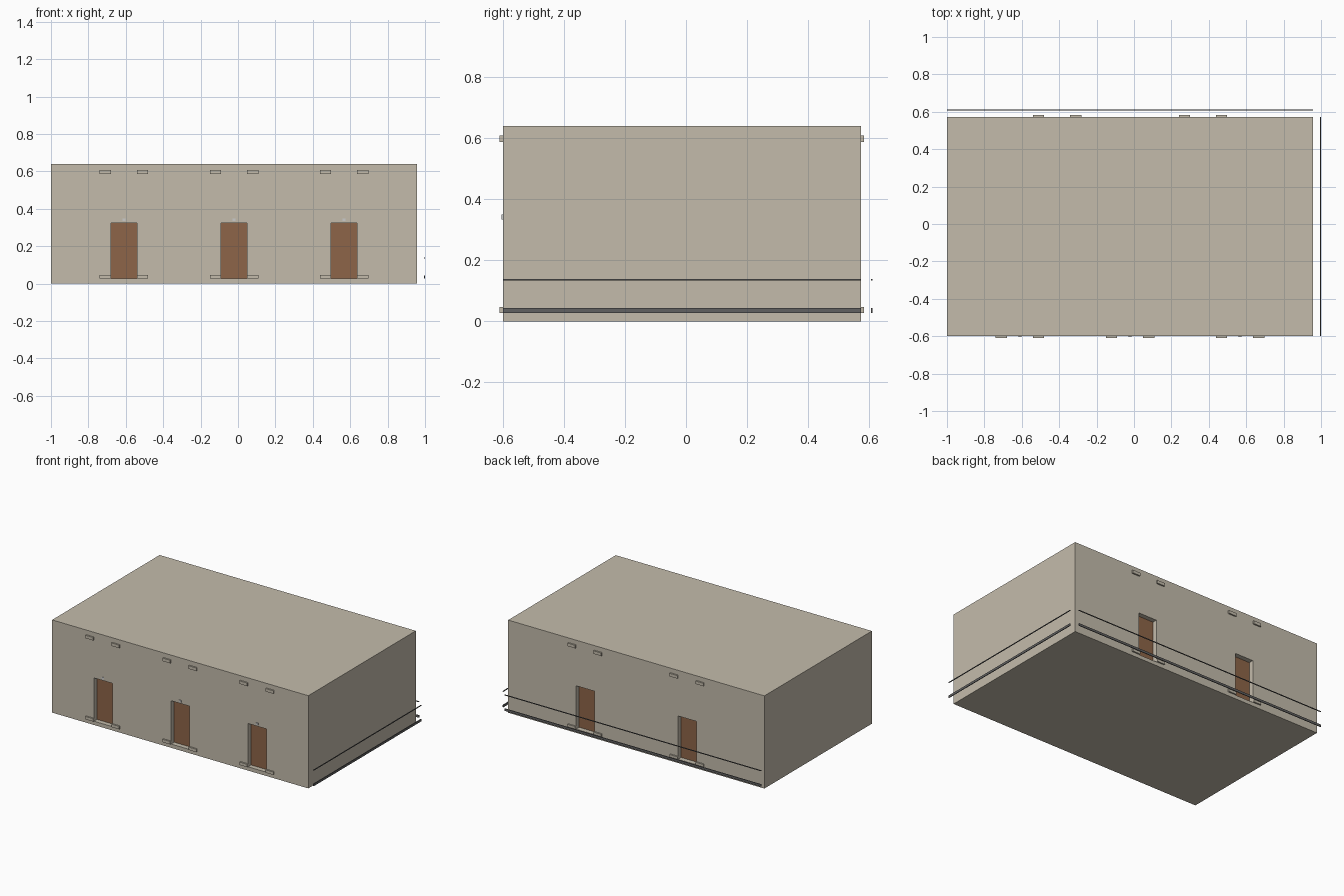
import bpy

if "Cube" in bpy.data.objects:
    bpy.data.objects.remove(bpy.data.objects["Cube"])

FRONT, BACK, LEFT, RIGHT, TOP = -0.60, 0.573, -1.0, 0.957, 0.64
DEPTH, OUT = 0.037, 0.01          # door recess, projection of the blocks
DOOR_Z = (0.026, 0.325)


def material(name, color):
    m = bpy.data.materials.new(name)
    m.diffuse_color = (*color, 1)
    m.use_nodes = True
    m.node_tree.nodes["Principled BSDF"].inputs["Base Color"].default_value = m.diffuse_color
    return m


stone = material("stone", (0.55, 0.50, 0.41))
wood = material("wood", (0.27, 0.13, 0.065))
metal = material("dark_metal", (0.12, 0.12, 0.12))


def box(name, xs, ys, zs, mat=None):
    bpy.ops.mesh.primitive_cube_add(
        size=1, location=[(r[0] + r[1]) / 2 for r in (xs, ys, zs)])
    ob = bpy.context.object
    ob.name = name
    ob.scale = [abs(r[1] - r[0]) for r in (xs, ys, zs)]
    bpy.ops.object.transform_apply(location=False, rotation=False, scale=True)
    if mat:
        ob.data.materials.append(mat)
    return ob


# Main block of the building
body = box("building_body", (LEFT, RIGHT), (FRONT, BACK), (0, TOP), stone)


# Recessed doorway with door leaf and the four blocks around it
def doorway(cx, wall, out):
    x0, x1 = cx - 0.0695, cx + 0.0695
    inner = wall - out * DEPTH
    cutter = box("door_cutter", (x0, x1), sorted((inner, wall + out * 0.1)), DOOR_Z)
    mod = body.modifiers.new("recess", "BOOLEAN")
    mod.operation, mod.solver, mod.object = "DIFFERENCE", "EXACT", cutter
    bpy.context.view_layer.objects.active = body
    bpy.ops.object.modifier_apply(modifier=mod.name)
    bpy.data.objects.remove(cutter)
    box("door", (x0, x1), sorted((inner, inner + out * 0.004)), DOOR_Z, wood)
    ys = sorted((wall - out * 0.002, wall + out * OUT))
    for xs in ((x0 - 0.06, x0), (x1, x1 + 0.06)):
        box("lower_block", xs, ys, (0.027, 0.047), stone)
        box("upper_block", xs, ys, (0.587, 0.608), stone)


for cx in (-0.61, -0.021, 0.567):
    doorway(cx, FRONT, -1)
    # Small lamp over each front door
    box("door_lamp", (cx - 0.008, cx + 0.008), (FRONT - 0.004, FRONT + 0.002), (0.334, 0.349))
for cx in (-0.411, 0.369):
    doorway(cx, BACK, 1)

# Free-standing rails beside the back and right walls
for name, zs in (("lower_rail", (0.027, 0.043)), ("upper_rail", (0.134, 0.139))):
    box("back_" + name, (LEFT, RIGHT), (0.606, 0.611), zs, metal)
    box("right_" + name, (0.995, 1.0), (FRONT, BACK), zs, metal)
